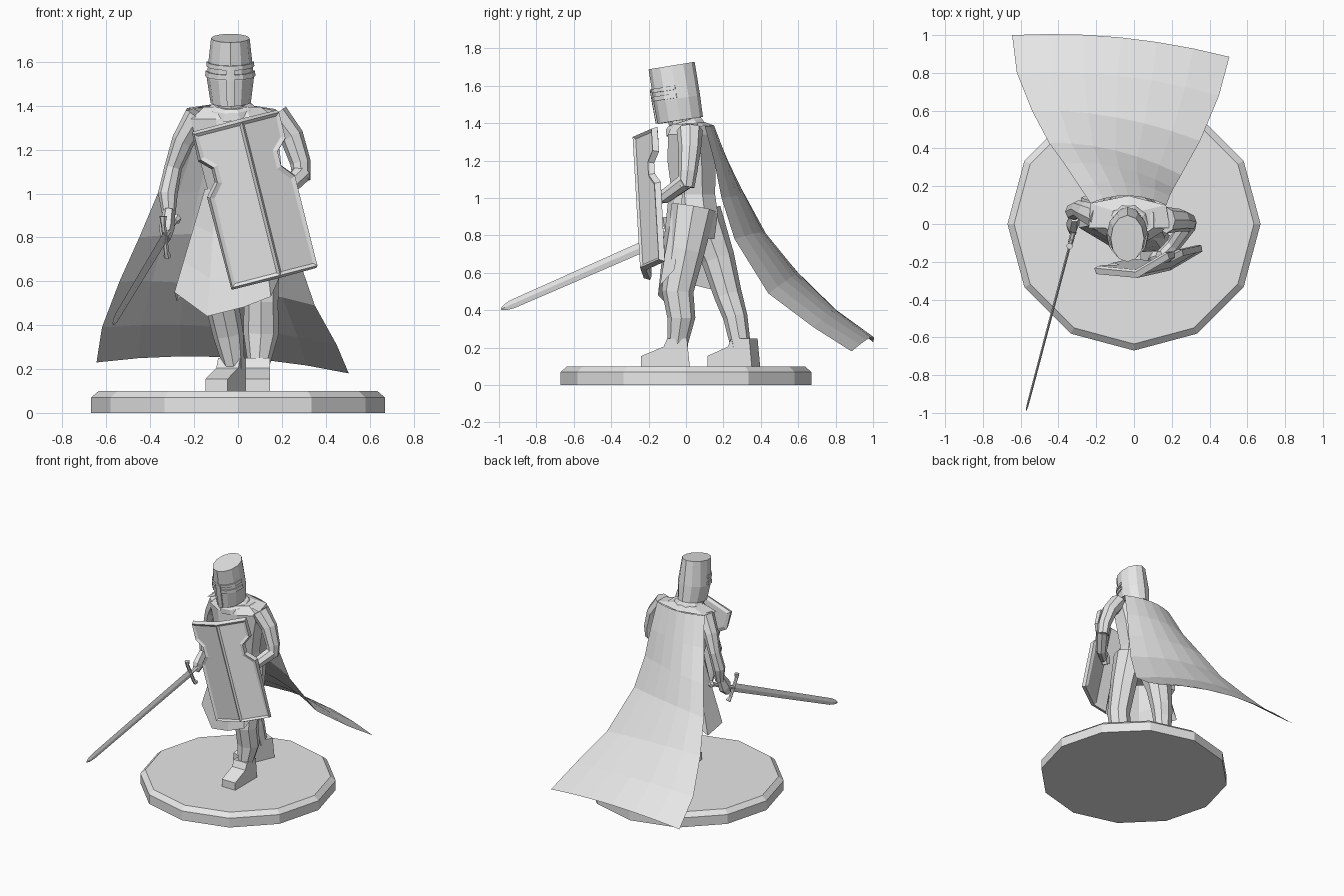
import bpy, bmesh, math
from mathutils import Vector

if "Cube" in bpy.data.objects:
    bpy.data.objects.remove(bpy.data.objects["Cube"], do_unlink=True)

grey = bpy.data.materials.new("plain_grey")
grey.use_nodes = True
grey.diffuse_color = (0.8, 0.8, 0.8, 1)
grey.node_tree.nodes["Principled BSDF"].inputs["Base Color"].default_value = (0.8, 0.8, 0.8, 1)


def finish(name, bm, recalc=True):
    if recalc:
        bmesh.ops.recalc_face_normals(bm, faces=bm.faces[:])
    mesh = bpy.data.meshes.new(name)
    bm.to_mesh(mesh)
    bm.free()
    mesh.materials.append(grey)
    obj = bpy.data.objects.new(name, mesh)
    bpy.context.collection.objects.link(obj)
    return obj


def loft(name, stations, n=8, phase=0.0, level=False):
    """Closed tube through (x, y, z, rx, ry) stations, listed bottom to top."""
    bm = bmesh.new()
    pts = [Vector(s[:3]) for s in stations]
    rings = []
    for i, s in enumerate(stations):
        tangent = pts[min(i + 1, len(pts) - 1)] - pts[max(i - 1, 0)]
        if level:
            tangent = Vector((0, 0, 1))
        rot = Vector((0, 0, 1)).rotation_difference(tangent)
        ring = []
        for k in range(n):
            a = 2 * math.pi * (k + phase) / n
            ring.append(bm.verts.new(pts[i] + rot @ Vector((s[3] * math.cos(a), s[4] * math.sin(a), 0))))
        rings.append(ring)
    for lo, hi in zip(rings, rings[1:]):
        for k in range(n):
            bm.faces.new((lo[k], lo[(k + 1) % n], hi[(k + 1) % n], hi[k]))
    bm.faces.new(rings[0][::-1])
    bm.faces.new(rings[-1])
    return finish(name, bm)


def sheet(name, rows, thickness=0):
    """Open grid of quads from rows of points."""
    bm = bmesh.new()
    grid = [[bm.verts.new(p) for p in row] for row in rows]
    for a, b in zip(grid, grid[1:]):
        for k in range(len(a) - 1):
            bm.faces.new((a[k], a[k + 1], b[k + 1], b[k]))
    obj = finish(name, bm)
    if thickness:
        mod = obj.modifiers.new("thickness", "SOLIDIFY")
        mod.thickness, mod.offset = thickness, 0
    return obj


def boot(name, x, y, turn):
    """Side profile extruded across the foot."""
    profile = [(0.07, 0), (-0.19, 0), (-0.19, 0.055), (-0.07, 0.105), (-0.05, 0.15), (0.055, 0.15)]
    bm = bmesh.new()
    face = bm.faces.new([bm.verts.new((-0.055, py, pz)) for py, pz in profile])
    out = bmesh.ops.extrude_face_region(bm, geom=[face])
    moved = [v for v in out["geom"] if isinstance(v, bmesh.types.BMVert)]
    bmesh.ops.translate(bm, verts=moved, vec=(0.11, 0, 0))
    obj = finish(name, bm)
    obj.location = (x, y, 0.1)
    obj.rotation_euler.z = math.radians(turn)


# Base
loft("base", [(0, 0, 0, .67, .67), (0, 0, .07, .67, .67), (0, 0, .1, .635, .635)], 12)

# Legs and boots
loft("front_leg", [(.09, -.045, .1, .045, .05), (.095, -.045, .22, .05, .055), (.105, -.025, .36, .08, .075),
                   (.105, -.045, .5, .078, .085), (.1, 0, .72, .09, .1), (.08, .04, .95, .1, .12)])
loft("rear_leg", [(-.02, .3, .1, .045, .05), (-.02, .29, .22, .05, .055), (-.045, .265, .36, .07, .065),
                  (-.07, .225, .48, .075, .075), (-.09, .17, .68, .09, .09), (-.08, .08, .92, .1, .11)])
boot("front_boot", .09, -.05, 0)
boot("rear_boot", -.02, .31, -24)

# Torso, neck and collar
loft("torso", [(0, .06, .78, .12, .1), (0, .05, .92, .15, .13), (-.01, .04, 1.02, .14, .125),
               (-.02, .03, 1.2, .18, .14), (-.02, .02, 1.34, .21, .125), (-.025, .02, 1.395, .14, .1)],
     8, .5, True)
loft("neck", [(-.03, 0, 1.34, .075, .075), (-.033, -.025, 1.43, .07, .075)])
loft("collar", [(-.028, 0, 1.36, .12, .115), (-.03, -.01, 1.395, .105, .105), (-.03, -.015, 1.41, .085, .09)], 10)

# Helmet with face bands
helm = [(-.033, -.03, 1.415, .092, .122), (-.035, -.048, 1.53, .108, .125), (-.035, -.077, 1.708, .088, .125)]
loft("helmet", helm, 12)


def helm_point(angle, height, grow=1.03):
    """Point just outside the helmet at a height between 0 and 1."""
    lo, hi, t = (0, 1, height / .4) if height < .4 else (1, 2, (height - .4) / .6)
    s = [a + (b - a) * t for a, b in zip(helm[lo], helm[hi])]
    a = math.radians(angle)
    dy = s[4] * math.sin(a) * grow
    return Vector((s[0] + s[3] * math.cos(a) * grow, s[1] + dy, s[2] + dy * .155))


for part, low, high in (("visor_lower_band", .42, .5), ("visor_upper_band", .57, .64)):
    sheet(part, [[helm_point(a, h) for a in range(-180, 1, 30)] for h in (low, high)], .009)
sheet("face_strip", [[helm_point(a, h, 1.04) for a in (-100, -90, -80)] for h in (.01, .4, .64)], .009)

# Skirt, open at the back and around the forward thigh
hem = [Vector(p) for p in ((.19, -.06, .62), (.15, -.14, .53), (.02, -.15, .48), (-.14, -.11, .44),
                           (-.29, -.02, .55), (-.28, .14, .51), (-.14, .2, .64))]
waist = []
for h in hem:
    d = Vector((h.x + .02, h.y - .04, 0)).normalized()
    waist.append(Vector((-.01 + d.x * .145, .04 + d.y * .135, 1.02)))
sheet("skirt", [[w.lerp(h, t) for w, h in zip(waist, hem)] for t in (0, .35, .7, 1)])

# Cape swept back between two edge curves
left_side = [(.17, .1, 1.385), (.19, .15, 1.2), (.21, .19, 1.0), (.25, .26, .78), (.35, .44, .49),
             (.45, .68, .31), (.505, .885, .18)]
right_side = [(-.23, .11, 1.39), (-.29, .2, 1.19), (-.37, .32, .99), (-.45, .43, .8), (-.54, .6, .6),
              (-.62, .8, .39), (-.645, 1.0, .23)]
rows = []
for i, (a, b) in enumerate(zip(right_side, left_side)):
    row = []
    for k in range(7):
        t = k / 6
        bulge = 4 * t * (1 - t)
        row.append(Vector(a).lerp(Vector(b), t) + Vector((0, .045, .05 * i / 6)) * bulge)
    rows.append(row)
sheet("cape", rows)
# Yoke joining the cape to the collar
yoke = [(-.13, -.02, 1.405), (-.11, .07, 1.405), (-.03, .09, 1.41), (.04, .07, 1.405), (.07, -.02, 1.4)]
edge = [(-.24, -.02, 1.375), rows[0][0], rows[0][3], rows[0][6], (.19, -.02, 1.37)]
sheet("cape_yoke", [yoke, edge])

# Arms
loft("sword_arm", [(-.315, .05, .9, .03, .03), (-.32, .065, 1.0, .045, .045), (-.295, .08, 1.12, .04, .045),
                   (-.25, .06, 1.24, .052, .058), (-.18, .03, 1.36, .06, .07)])
loft("sword_hand", [(-.33, -.03, .79, .022, .03), (-.325, 0, .84, .035, .055), (-.315, .04, .92, .028, .034)], 6)
loft("shield_upper_arm", [(.29, 0, 1.06, .04, .045), (.285, .01, 1.14, .047, .05),
                          (.245, .02, 1.26, .055, .06), (.17, .02, 1.36, .06, .07)])
loft("shield_forearm", [(.13, -.18, 1.0, .03, .03), (.21, -.11, 1.01, .04, .04), (.29, 0, 1.09, .046, .046)])
loft("shield_hand", [(.1, -.19, .97, .03, .03), (.12, -.18, 1.01, .04, .04), (.14, -.17, 1.04, .03, .03)], 6)


# Shield: two notched panels meeting at a ridge
def shield_point(u, v):
    y = -.265 - .09 * u if u <= .225 else -.285 + .57 * (u - .225)
    return Vector((-.2 + .968 * u + .243 * v, y + .055 * v, 1.27 + .25 * u - .97 * v))


notch = [(0, 0), (0, .12), (.05, .17), (.05, .24), (0, .3), (0, .72)]
bm = bmesh.new()
ridge = [bm.verts.new(shield_point(.225, v)) for v in (0, .72)]
for side in (0, 1):
    ring = [bm.verts.new(shield_point(.4 - u if side else u, v)) for u, v in notch]
    bm.faces.new([ridge[0]] + ring + [ridge[1]])
bm.normal_update()
for f in bm.faces:
    if f.normal.y > 0:
        f.normal_flip()
bmesh.ops.inset_individual(bm, faces=bm.faces[:], thickness=.02, depth=-.01)
shield = finish("shield", bm, recalc=False)
mod = shield.modifiers.new("thickness", "SOLIDIFY")
mod.thickness, mod.offset = .035, -1

# Sword, built along -y and then aimed
sword = [
    loft("sword_blade", [(0, -.1, 0, .007, .03), (0, -1.04, 0, .006, .024),
                         (0, -1.085, 0, .005, .017), (0, -1.11, 0, .002, .005)], 4),
    loft("sword_guard", [(0, -.09, -.1, .018, .018), (0, -.1, -.07, .012, .012),
                         (0, -.1, .07, .012, .012), (0, -.09, .1, .018, .018)], 6),
    loft("sword_grip", [(0, .1, 0, .014, .014), (0, -.11, 0, .014, .014)], 6),
    loft("sword_pommel", [(0, .135, 0, .012, .012), (0, .115, 0, .026, .026), (0, .09, 0, .014, .014)], 6),
]
for part in sword:
    part.location = (-.31, 0, .84)
    part.rotation_euler = (math.radians(23), 0, math.radians(-14.8))
